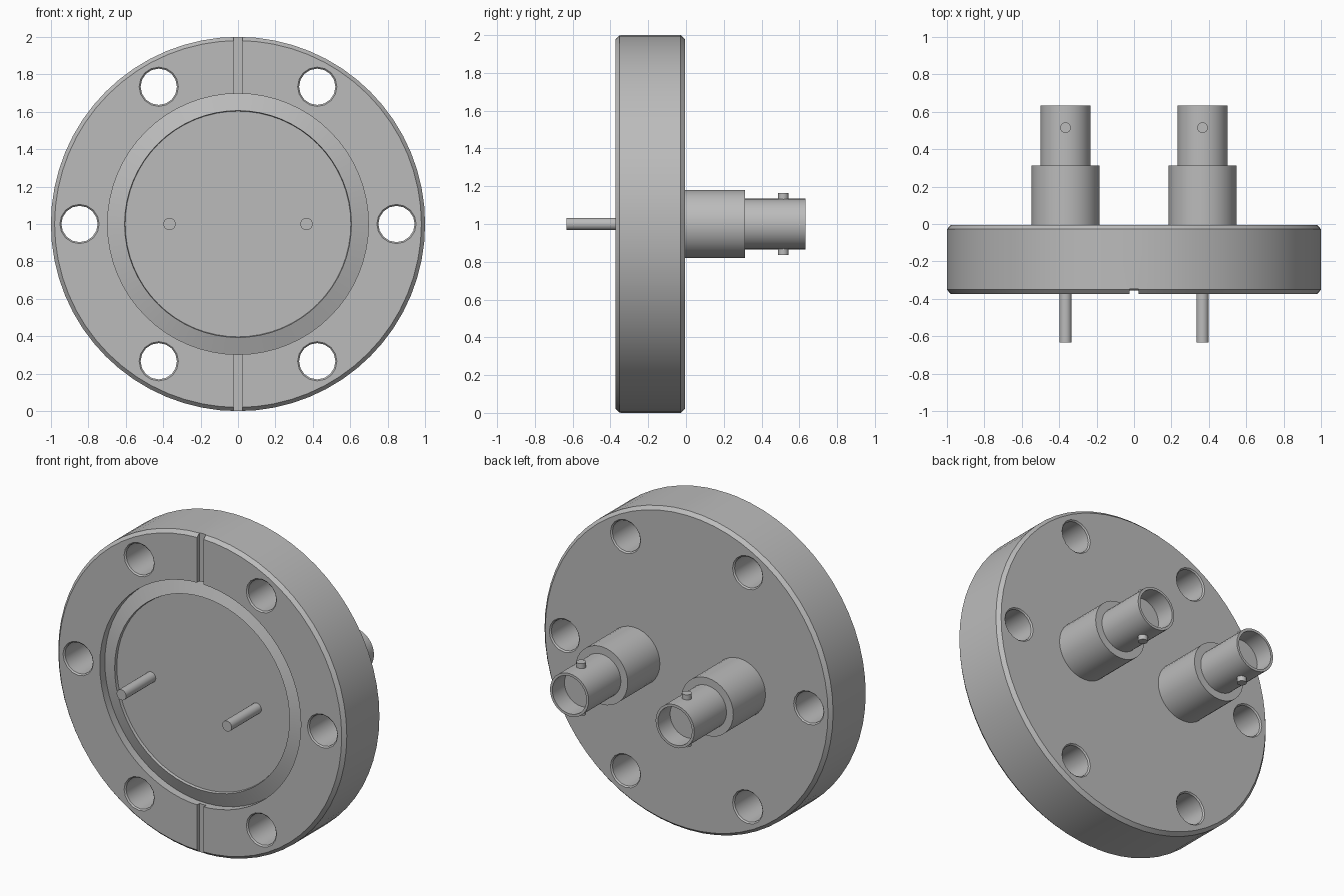
import bpy, bmesh, math
from math import radians
from mathutils import Matrix, Vector

cube = bpy.data.objects.get("Cube")
if cube:
    bpy.data.objects.remove(cube)

steel = bpy.data.materials.new("brushed steel grey")
steel.use_nodes = True
GREY = (0.5, 0.5, 0.5, 1)
steel.diffuse_color = GREY
steel.node_tree.nodes["Principled BSDF"].inputs["Base Color"].default_value = GREY

FRONT, BACK, TIP = -0.373, -0.006, 0.632
AXIS_Z = 1.0


def finish(name, bm):
    bmesh.ops.recalc_face_normals(bm, faces=bm.faces)
    mesh = bpy.data.meshes.new(name)
    bm.to_mesh(mesh)
    bm.free()
    mesh.materials.append(steel)
    obj = bpy.data.objects.new(name, mesh)
    bpy.context.collection.objects.link(obj)
    return obj


def lathe(name, profile, x=0, z=AXIS_Z, sides=32):
    """Spin (radius, y) points about a line parallel to y, capping both ends."""
    bm = bmesh.new()
    rings = []
    for r, y in profile:
        angles = [2 * math.pi * i / sides for i in range(sides)]
        rings.append([bm.verts.new((x + r * math.cos(a), y, z + r * math.sin(a)))
                      for a in angles])
    for low, high in zip(rings, rings[1:]):
        for i in range(sides):
            j = (i + 1) % sides
            bm.faces.new((low[i], low[j], high[j], high[i]))
    bm.faces.new(rings[0])
    bm.faces.new(rings[-1])
    return finish(name, bm)


def box(name, centre, size):
    bm = bmesh.new()
    bmesh.ops.create_cube(bm, size=1, matrix=Matrix.Translation(centre)
                          @ Matrix.Diagonal((*size, 1)))
    return finish(name, bm)


def select_only(obj):
    bpy.ops.object.select_all(action='DESELECT')
    obj.select_set(True)
    bpy.context.view_layer.objects.active = obj


def smooth(obj):
    select_only(obj)
    bpy.ops.object.shade_smooth_by_angle(angle=radians(30))


def cut(obj, cutter):
    mod = obj.modifiers.new("cut", 'BOOLEAN')
    mod.operation = 'DIFFERENCE'
    mod.solver = 'EXACT'
    mod.object = cutter
    select_only(obj)
    bpy.ops.object.modifier_apply(modifier=mod.name)
    bpy.data.objects.remove(cutter)


# Flange disc: recessed floor, knife edge, gasket groove, chamfered rims
flange = lathe("flange", [
    (0.603, FRONT + 0.035), (0.606, FRONT + 0.017),
    (0.697, FRONT + 0.05), (0.697, FRONT),
    (0.98, FRONT), (1.0, FRONT + 0.022),
    (1.0, BACK - 0.022), (0.98, BACK)], sides=64)

# Six bolt holes with countersunk mouths
for k in range(6):
    a = radians(60 * k)
    hole = lathe("hole_cutter", [
        (0.115, FRONT - 0.01), (0.097, FRONT + 0.008),
        (0.097, BACK - 0.008), (0.115, BACK + 0.01)],
        x=0.847 * math.cos(a), z=AXIS_Z + 0.847 * math.sin(a), sides=16)
    cut(flange, hole)

# Leak-check slots at top and bottom of the front face
for s in (1, -1):
    cut(flange, box("slot_cutter", (0, FRONT, AXIS_Z + s * 0.86), (0.046, 0.05, 0.36)))
smooth(flange)

# Two bayonet connectors on the back, each with a contact pin at the front
for side, x in (("left", 0.366), ("right", -0.366)):
    smooth(lathe(side + "_connector", [
        (0.181, BACK - 0.01), (0.181, 0.313), (0.134, 0.313),
        (0.134, TIP), (0.118, TIP), (0.118, TIP - 0.12)], x=x))
    smooth(lathe(side + "_contact_pin", [
        (0.033, -TIP), (0.033, FRONT + 0.045)], x=x, sides=20))

    # Locking lugs above and below the connector barrel
    for s, place in ((1, "upper"), (-1, "lower")):
        bm = bmesh.new()
        bmesh.ops.create_cone(bm, cap_ends=True, segments=16, radius1=0.028,
                              radius2=0.028, depth=0.038,
                              matrix=Matrix.Translation(
                                  Vector((x, 0.515, AXIS_Z + s * 0.145))))
        smooth(finish(f"{side}_{place}_lug", bm))
